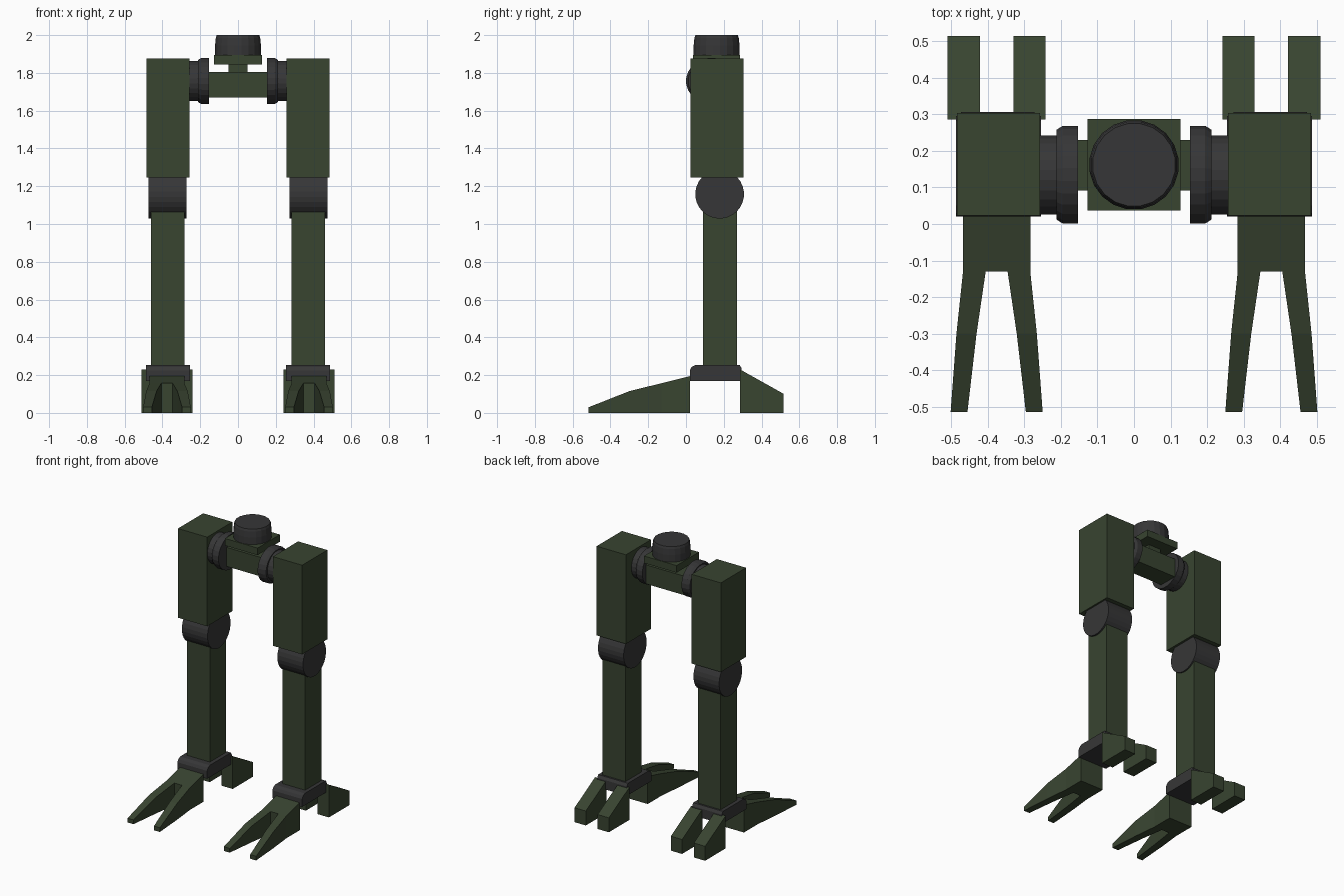
import bpy, bmesh, math
from mathutils import Matrix, Vector

if "Cube" in bpy.data.objects:
    bpy.data.objects.remove(bpy.data.objects["Cube"])


def material(name, rgb):
    m = bpy.data.materials.new(name)
    m.diffuse_color = (*rgb, 1)
    m.use_nodes = True
    m.node_tree.nodes["Principled BSDF"].inputs["Base Color"].default_value = m.diffuse_color
    return m


GREEN = material("olive green", (0.040, 0.058, 0.030))
DARK = material("dark grey", (0.037, 0.037, 0.038))


def finish(name, bm, mat):
    bmesh.ops.recalc_face_normals(bm, faces=bm.faces)
    me = bpy.data.meshes.new(name)
    bm.to_mesh(me)
    bm.free()
    me.materials.append(mat)
    ob = bpy.data.objects.new(name, me)
    bpy.context.collection.objects.link(ob)
    return ob


def box(name, x, y, z, mat):
    bm = bmesh.new()
    bmesh.ops.create_cube(bm, size=1)
    for v in bm.verts:
        v.co = [a[0] + (c + 0.5) * (a[1] - a[0]) for a, c in zip((x, y, z), v.co)]
    return finish(name, bm, mat)


def lathe(name, rings, centre, axis, sides, mat, squash=1.0):
    """Rings of (distance along axis, radius), capped at both ends."""
    bm = bmesh.new()
    loops = []
    for d, r in rings:
        loop = []
        for i in range(sides):
            a = 2 * math.pi * (i + 0.5) / sides
            u, w = r * math.cos(a), r * math.sin(a) * squash
            co = Vector((d, u, w)) if axis == "x" else Vector((u, w, d))
            loop.append(bm.verts.new(co + Vector(centre)))
        loops.append(loop)
    for a, b in zip(loops, loops[1:]):
        for i in range(sides):
            j = (i + 1) % sides
            bm.faces.new((a[i], a[j], b[j], b[i]))
    bm.faces.new(loops[0])
    bm.faces.new(loops[-1])
    return finish(name, bm, mat)


def extrude_profile(name, yz, x0, x1, mat):
    bm = bmesh.new()
    a = [bm.verts.new((x0, y, z)) for y, z in yz]
    b = [bm.verts.new((x1, y, z)) for y, z in yz]
    bm.faces.new(a)
    bm.faces.new(b)
    for i in range(len(yz)):
        j = (i + 1) % len(yz)
        bm.faces.new((a[i], a[j], b[j], b[i]))
    return finish(name, bm, mat)


def front_foot(name, cx):
    """Sole that splits into two splayed toes; stations are (y, height, outer, inner)."""
    stations = [(0.022, 0.195, 0.092, 0.03), (-0.13, 0.157, 0.092, 0.03),
                (-0.30, 0.115, 0.110, 0.055), (-0.515, 0.03, 0.126, 0.080)]
    bm = bmesh.new()
    grid = []
    for y, h, out, inn in stations:
        grid.append([(bm.verts.new((cx + x, y, 0)), bm.verts.new((cx + x, y, h)))
                     for x in (-out, -inn, inn, out)])
    for k, (p, q) in enumerate(zip(grid, grid[1:])):
        for i in ((0, 1, 2) if k == 0 else (0, 2)):
            for s in (0, 1):
                bm.faces.new((p[i][s], p[i + 1][s], q[i + 1][s], q[i][s]))
        for i in ((0, 3) if k == 0 else (0, 1, 2, 3)):
            bm.faces.new((p[i][0], p[i][1], q[i][1], q[i][0]))
    # back wall, wall between the toes, toe tips
    for row, cols in ((0, (0, 1, 2)), (1, (1,)), (3, (0, 2))):
        for i in cols:
            p, q = grid[row][i], grid[row][i + 1]
            bm.faces.new((p[0], q[0], q[1], p[1]))
    return finish(name, bm, GREEN)


# Pelvis: crossbar, neck, plate and turret mount
box("crossbar", (-0.16, 0.16), (0.092, 0.23), (1.67, 1.804), GREEN)
box("neck", (-0.05, 0.05), (0.11, 0.21), (1.80, 1.85), GREEN)
box("mount_plate", (-0.127, 0.127), (0.037, 0.287), (1.845, 1.895), GREEN)
lathe("turret_mount", [(1.893, 0.123), (1.945, 0.123), (1.985, 0.119), (2.0, 0.114)],
      (0, 0.162, 0), "z", 20, DARK)

for side, s in (("left", -1), ("right", 1)):
    cx = 0.376 * s

    # Hip joint discs
    lathe(side + "_hip_disc", [(s * 0.153, 0.135), (s * 0.195, 0.135), (s * 0.212, 0.124)],
          (0, 0.135, 1.757), "x", 24, DARK, 0.905)
    lathe(side + "_hip_axle", [(s * 0.205, 0.109), (s * 0.265, 0.109)],
          (0, 0.134, 1.757), "x", 24, DARK, 0.97)

    # Leg
    tx = 0.371 * s
    box(side + "_thigh", (tx - 0.114, tx + 0.114), (0.023, 0.304), (1.245, 1.875), GREEN)
    lathe(side + "_knee", [(-0.1, 0.129), (0.1, 0.129)],
          (0.373 * s, 0.178, 1.158), "x", 28, DARK)
    box(side + "_shin", (0.372 * s - 0.089, 0.372 * s + 0.089), (0.09, 0.271),
        (0.22, 1.16), GREEN)

    # Ankle block with a rounded front edge
    extrude_profile(side + "_ankle",
                    [(0.02, 0.17), (0.02, 0.225), (0.03, 0.243), (0.05, 0.254),
                     (0.284, 0.254), (0.295, 0.235), (0.295, 0.17)],
                    0.371 * s - 0.116, 0.371 * s + 0.116, DARK)

    # Foot
    front_foot(side + "_front_foot", cx)
    for label, o in (("inner", -0.09 * s), ("outer", 0.09 * s)):
        extrude_profile(f"{side}_{label}_heel_toe",
                        [(0.286, 0), (0.286, 0.23), (0.515, 0.102), (0.515, 0)],
                        cx + o - 0.044, cx + o + 0.044, GREEN)
